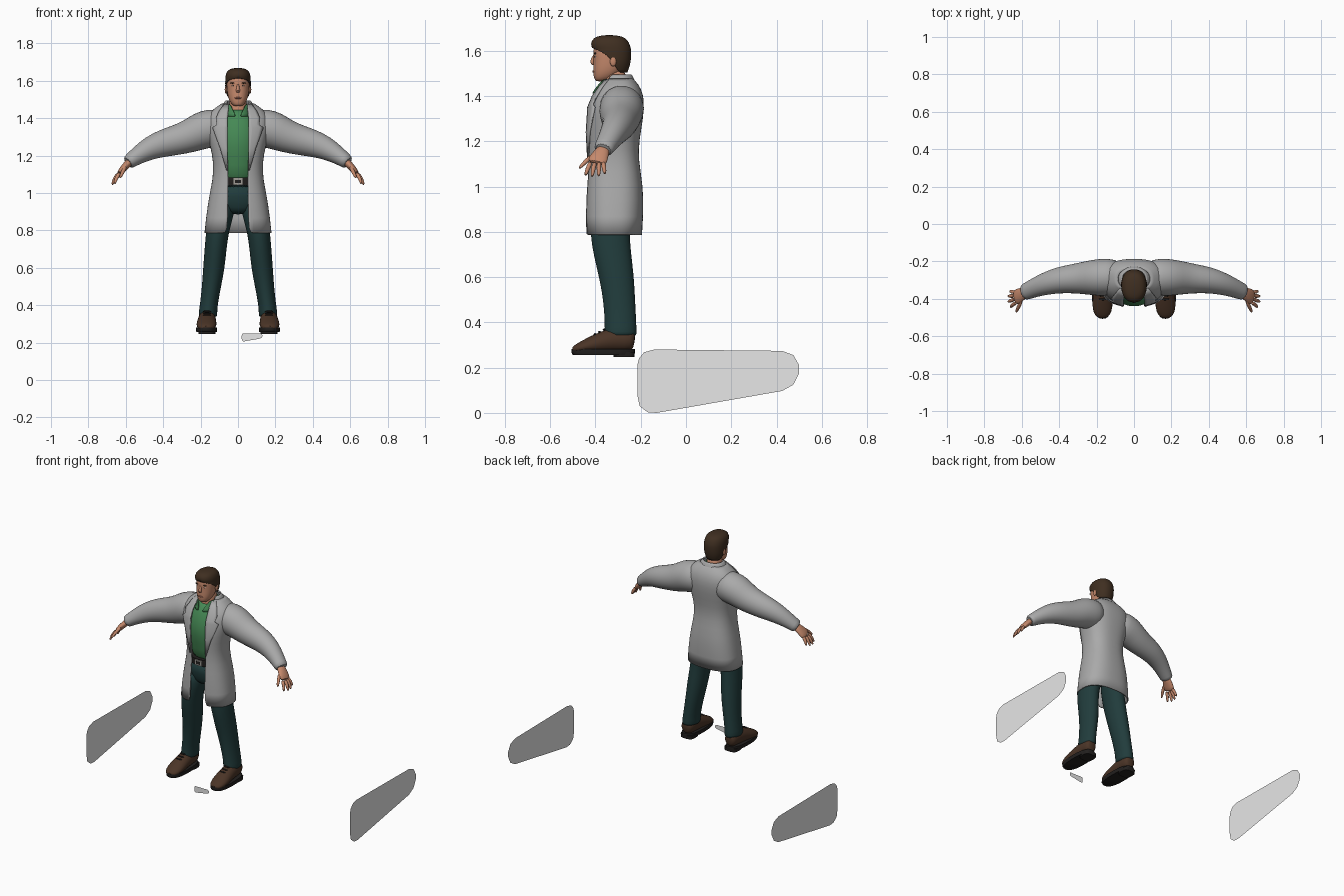
import bpy
import bmesh
import math
from mathutils import Vector, Matrix

cube = bpy.data.objects.get("Cube")
if cube:
    bpy.data.objects.remove(cube, do_unlink=True)


def material(name, r, g, b):
    mat = bpy.data.materials.new(name)
    mat.use_nodes = True
    mat.diffuse_color = (r, g, b, 1)
    shader = mat.node_tree.nodes["Principled BSDF"]
    shader.inputs["Base Color"].default_value = (r, g, b, 1)
    shader.inputs["Roughness"].default_value = 0.8
    return mat


COAT = material("coat grey", .40, .40, .40)
PANEL = material("pale grey", .8, .8, .8)
HAIR = material("dark brown hair", .05, .028, .015)
SKIN = material("skin", .56, .25, .15)
LIP = material("lip", .42, .16, .11)
SHIRT = material("green shirt", .06, .25, .09)
TROUSERS = material("dark teal trousers", .015, .045, .045)
LEATHER = material("brown leather", .07, .035, .02)
DARK = material("near black", .016, .014, .013)
METAL = material("buckle metal", .35, .33, .3)


def build(name, bm, mat, mirror=False, smooth=True, sub=0, thick=0):
    """Turn a bmesh into an object with its modifiers."""
    bmesh.ops.recalc_face_normals(bm, faces=bm.faces[:])
    mesh = bpy.data.meshes.new(name)
    bm.to_mesh(mesh)
    bm.free()
    mesh.materials.append(mat)
    for poly in mesh.polygons:
        poly.use_smooth = smooth
    if smooth:
        mesh.set_sharp_from_angle(angle=math.radians(60))
    obj = bpy.data.objects.new(name, mesh)
    bpy.context.collection.objects.link(obj)
    if mirror:
        obj.modifiers.new("Mirror", 'MIRROR').use_mirror_merge = False
    if sub:
        mod = obj.modifiers.new("Subdivision", 'SUBSURF')
        mod.levels = mod.render_levels = sub
    if thick:
        mod = obj.modifiers.new("Thickness", 'SOLIDIFY')
        mod.thickness = thick
        mod.offset = 0
    return obj


def skin_rings(bm, rings, closed):
    """Bridge rows of points with quads; closed rows also get end caps."""
    rows = [[bm.verts.new(p) for p in ring] for ring in rings]
    count = len(rows[0])
    for low, high in zip(rows, rows[1:]):
        for i in range(count if closed else count - 1):
            j = (i + 1) % count
            bm.faces.new((low[i], low[j], high[j], high[i]))
    if closed:
        bm.faces.new(rows[0])
        bm.faces.new(rows[-1])
    else:
        bmesh.ops.remove_doubles(bm, verts=bm.verts[:], dist=.0001)


def squash(value, power):
    return math.copysign(abs(value) ** power, value)


def band(name, rows, mat, power=.9, cx=0, thick=0, n=28, sub=1, mirror=False):
    """Stack of level sections (z, half width, front y, back y[, opening angle]).
    With thickness it is an open sheet, otherwise a capped solid."""
    rings = []
    for z, w, front, back, *opening in rows:
        a0 = opening[0] if opening else 0
        mid, depth = (front + back) / 2, (back - front) / 2
        ring = []
        for i in range(n + 1 if thick else n):
            a = a0 + (2 * math.pi - 2 * a0) * i / n
            ring.append((cx + w * squash(math.sin(a), power),
                         mid - depth * squash(math.cos(a), power), z))
        rings.append(ring)
    bm = bmesh.new()
    skin_rings(bm, rings, not thick)
    return build(name, bm, mat, mirror, sub=sub, thick=thick)


def tube(name, path, mat, side, n=16, sub=1, mirror=True):
    """Loft of ellipses along a path (x, y, z, radius along side, other radius)."""
    pts = [Vector(p[:3]) for p in path]
    rings = []
    for i, p in enumerate(path):
        t = (pts[min(i + 1, len(pts) - 1)] - pts[max(i - 1, 0)]).normalized()
        u = Vector(side)
        u = (u - t * u.dot(t)).normalized()
        v = t.cross(u)
        rings.append([pts[i] + u * p[3] * math.cos(a) + v * p[4] * math.sin(a)
                      for a in (2 * math.pi * k / n for k in range(n))])
    bm = bmesh.new()
    skin_rings(bm, rings, True)
    return build(name, bm, mat, mirror, sub=sub)


def ball(name, at, radii, mat, mirror=False):
    bm = bmesh.new()
    bmesh.ops.create_uvsphere(bm, u_segments=16, v_segments=10, radius=1,
                              matrix=Matrix.Translation(at) @ Matrix.Diagonal((*radii, 1)))
    return build(name, bm, mat, mirror)


def box(name, at, size, mat):
    bm = bmesh.new()
    bmesh.ops.create_cube(bm, size=1,
                          matrix=Matrix.Translation(at) @ Matrix.Diagonal((*size, 1)))
    return build(name, bm, mat, smooth=False)


def plate(name, points, mat):
    bm = bmesh.new()
    bm.faces.new([bm.verts.new(p) for p in points])
    return build(name, bm, mat, smooth=False)


X, Y = (1, 0, 0), (0, 1, 0)

# Coat body, open down the front: z, half width, front, back, half gap
COAT_POWER = .8
coat_rows = [(.787, .176, -.44, -.198, .055), (.95, .158, -.442, -.188, .055),
             (1.07, .131, -.43, -.205, .052), (1.16, .126, -.43, -.217, .055),
             (1.26, .146, -.437, -.2, .06), (1.35, .172, -.427, -.187, .062),
             (1.41, .165, -.402, -.193, .062), (1.45, .125, -.37, -.213, .06),
             (1.475, .085, -.35, -.238, .056)]
band("coat_body", [(z, w, f, b, math.asin((g / w) ** (1 / COAT_POWER)))
                   for z, w, f, b, g in coat_rows],
     COAT, COAT_POWER, thick=.008, n=36)


def coat_front(x, z):
    """Front y of the coat surface at a given x and z."""
    for low, high in zip(coat_rows, coat_rows[1:]):
        if low[0] <= z <= high[0]:
            k = (z - low[0]) / (high[0] - low[0])
            w, f, b = (p + (q - p) * k for p, q in zip(low[1:4], high[1:4]))
            s = min(1, x / w) ** (1 / COAT_POWER)
            return (f + b) / 2 - (b - f) / 2 * (1 - s * s) ** (COAT_POWER / 2)


# Lapels folded over the coat: z, inner x, outer x
lapel_rows = [(1.12, .055, .06), (1.24, .057, .095), (1.35, .057, .135),
              (1.365, .056, .112), (1.4, .056, .118), (1.44, .052, .098), (1.472, .05, .075)]
bm = bmesh.new()
skin_rings(bm, [[(x, coat_front(x, z) - .009, z)
                 for x in (a + (b - a) * i / 4 for i in range(5))]
                for z, a, b in lapel_rows], False)
build("lapels", bm, COAT, mirror=True, thick=.007)
band("coat_collar", [(1.44, .1, -.37, -.22, .85), (1.475, .078, -.362, -.232, .85),
                     (1.493, .063, -.348, -.244, 1)], COAT, thick=.008)

# Sleeves
tube("sleeves", [(.06, -.285, 1.36, .09, .09), (.14, -.283, 1.348, .102, .106),
                 (.2, -.286, 1.333, .1, .102), (.26, -.288, 1.303, .09, .09),
                 (.33, -.293, 1.283, .079, .082), (.4, -.3, 1.266, .072, .075),
                 (.47, -.318, 1.241, .062, .064), (.53, -.34, 1.205, .052, .05),
                 (.575, -.36, 1.173, .046, .04), (.592, -.367, 1.16, .044, .038)], COAT, Y)

# Hands with fingers
tube("palms", [(.57, -.36, 1.175, .028, .022), (.598, -.373, 1.148, .034, .02),
               (.62, -.388, 1.123, .044, .018), (.638, -.395, 1.1, .04, .014)], SKIN, Y)
fingers = {"thumbs": ((.6, -.405, 1.142), (.618, -.445, 1.11), (.632, -.474, 1.078)),
           "index_fingers": ((.63, -.42, 1.11), (.652, -.434, 1.08), (.66, -.446, 1.046)),
           "middle_fingers": ((.635, -.402, 1.108), (.661, -.41, 1.078), (.673, -.416, 1.04)),
           "ring_fingers": ((.635, -.384, 1.108), (.661, -.385, 1.078), (.673, -.386, 1.042)),
           "little_fingers": ((.63, -.367, 1.11), (.654, -.362, 1.083), (.664, -.358, 1.053))}
for name, joints in fingers.items():
    tube(name, [(*p, r, r) for p, r in zip(joints, (.012, .011, .007))], SKIN, Y, n=8)

# Shirt and its collar
band("shirt", [(1.05, .1, -.41, -.23), (1.15, .1, -.422, -.235), (1.25, .11, -.446, -.225),
               (1.33, .112, -.436, -.22), (1.39, .1, -.414, -.23),
               (1.43, .072, -.39, -.25), (1.45, .05, -.365, -.26)], SHIRT)
band("shirt_collar", [(1.41, .066, -.413, -.25, .12), (1.44, .062, -.4, -.248, .4),
                      (1.472, .056, -.38, -.255, .75)], SHIRT, thick=.006)

# Belt, buckle and hips
band("belt", [(1.04, .117, -.425, -.217), (1.062, .117, -.427, -.217),
              (1.084, .115, -.427, -.218)], DARK, sub=0)
box("buckle", (0, -.427, 1.062), (.054, .012, .036), METAL)
box("buckle_centre", (0, -.431, 1.062), (.032, .008, .018), DARK)
band("hips", [(.885, .05, -.38, -.25), (.92, .118, -.402, -.225), (.98, .126, -.415, -.215),
              (1.05, .114, -.415, -.222)], TROUSERS)

# Trouser legs
tube("trouser_legs", [(.075, -.32, .97, .06, .08), (.088, -.33, .9, .07, .089),
                      (.11, -.338, .8, .061, .089), (.12, -.325, .7, .059, .083),
                      (.129, -.306, .6, .058, .077), (.142, -.295, .5, .051, .071),
                      (.157, -.289, .4, .047, .07), (.161, -.289, .35, .051, .072),
                      (.161, -.289, .335, .049, .071)], TROUSERS, X, n=20)

# Shoes
tube("shoes", [(.165, -.226, .32, .025, .03), (.165, -.24, .322, .043, .05),
               (.165, -.3, .325, .047, .055), (.166, -.35, .318, .05, .05),
               (.168, -.4, .305, .054, .042), (.169, -.45, .292, .055, .03),
               (.169, -.485, .283, .043, .02), (.168, -.503, .278, .022, .01)], LEATHER, X)
band("shoe_soles", [(.256, .054, -.5, -.228), (.268, .057, -.507, -.225),
                    (.282, .056, -.505, -.226)], DARK, .8, .168, sub=0, mirror=True)
band("shoe_heels", [(.247, .046, -.32, -.228), (.27, .047, -.32, -.226)],
     DARK, .6, .166, sub=0, mirror=True)
for i in range(3):
    ball("laces_%d" % (i + 1), (.166, -.362 - .02 * i, .367 - .01 * i),
         (.022, .006, .005), DARK, True)

# Neck and head
band("neck", [(1.39, .06, -.37, -.25), (1.44, .05, -.366, -.258), (1.47, .047, -.362, -.262),
              (1.52, .046, -.36, -.268)], SKIN)
band("head", [(1.464, .018, -.396, -.36), (1.474, .035, -.406, -.325),
              (1.5, .05, -.41, -.29), (1.53, .057, -.41, -.272), (1.57, .061, -.408, -.26),
              (1.6, .062, -.412, -.255), (1.635, .055, -.4, -.268),
              (1.654, .03, -.37, -.29)], SKIN)
band("hair", [(1.505, .052, -.4, -.262, 2.1), (1.53, .062, -.41, -.252, 1.75),
              (1.56, .066, -.415, -.246, 1.6), (1.59, .067, -.417, -.245, 1.25),
              (1.607, .067, -.419, -.246, .75), (1.617, .066, -.42, -.248, 0),
              (1.645, .06, -.416, -.258, 0), (1.661, .044, -.395, -.28, 0),
              (1.668, 0, -.34, -.34, 0)], HAIR, thick=.006)

# Face
tube("nose", [(0, -.403, 1.585, .006, .006), (0, -.411, 1.562, .008, .009),
              (0, -.416, 1.548, .013, .011), (0, -.406, 1.537, .009, .006)],
     SKIN, X, n=10, mirror=False)
ball("ears", (.064, -.322, 1.553), (.007, .014, .022), SKIN, True)
ball("eyes", (.024, -.398, 1.573), (.010, .005, .005), PANEL, True)
ball("pupils", (.024, -.402, 1.573), (.0045, .003, .0045), DARK, True)
ball("brows", (.026, -.401, 1.588), (.017, .006, .004), HAIR, True)
ball("mouth", (0, -.408, 1.508), (.02, .006, .005), LIP)

# Rounded flat panels at either side, and a small one by the foot
outline = [(-.215, .21), (-.215, .08), (-.205, .03), (-.17, .003), (-.13, 0), (.425, .097),
           (.475, .125), (.5, .175), (.5, .21), (.475, .255), (.425, .274),
           (-.14, .28), (-.185, .268), (-.208, .24)]
for label, x in (("left", 1), ("right", -1)):
    plate("side_panel_" + label, [(x, y, z) for y, z in outline], PANEL)
plate("small_panel", [(.02 + (y + .215) * .154, -.5, .207 + z * .154)
                      for y, z in outline], PANEL)
